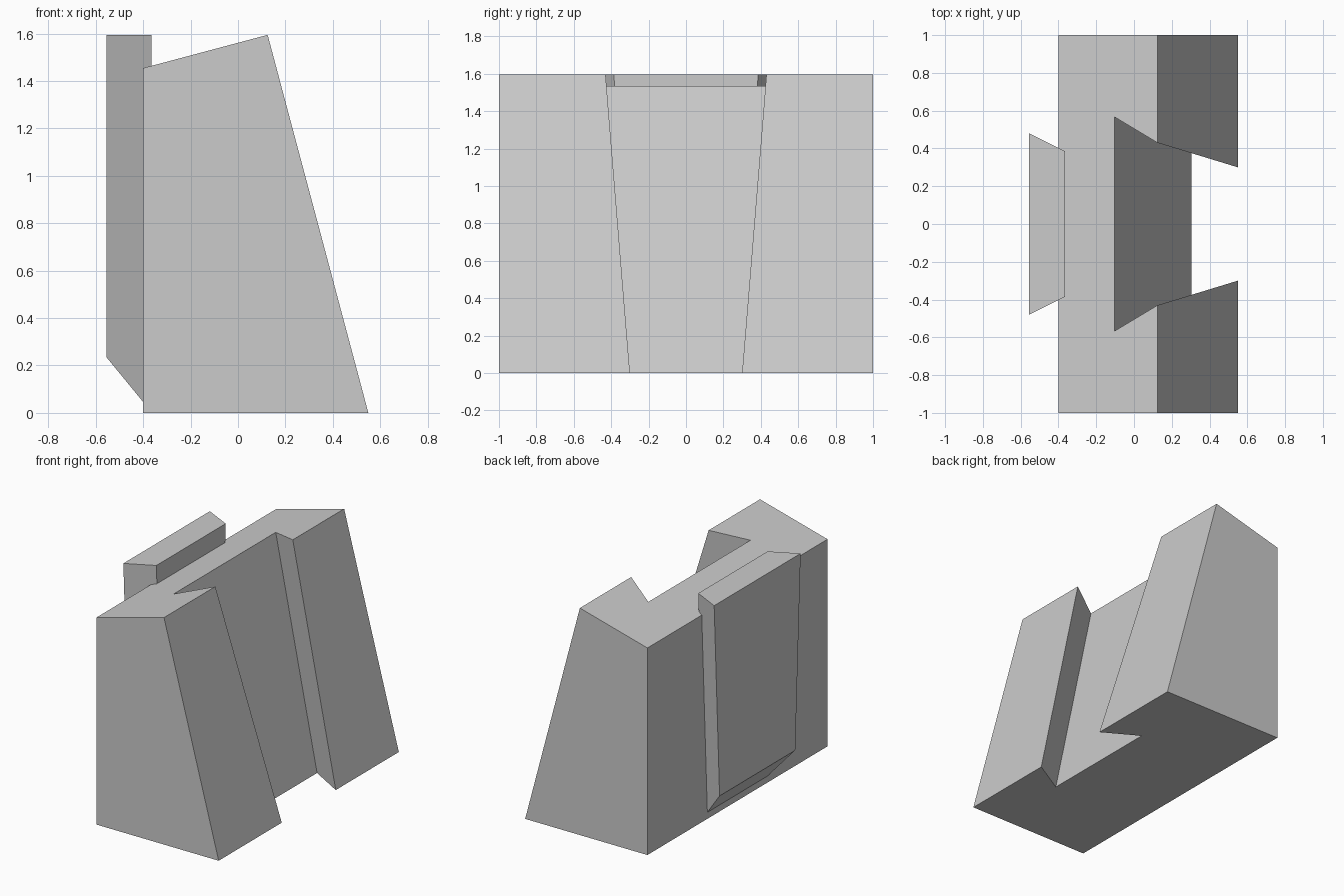
import bpy
import bmesh

cube = bpy.data.objects.get("Cube")
if cube:
    bpy.data.objects.remove(cube, do_unlink=True)

grey = bpy.data.materials.new("light grey")
grey.use_nodes = True
grey.diffuse_color = (0.6, 0.6, 0.6, 1)
grey.node_tree.nodes["Principled BSDF"].inputs["Base Color"].default_value = grey.diffuse_color


def loft(name, profile):
    """Prism from (x, z, half_width) points, mirrored across y = 0."""
    bm = bmesh.new()
    sides = [[bm.verts.new((x, s * w, z)) for x, z, w in profile] for s in (-1, 1)]
    near, far = sides
    bm.faces.new(near)
    bm.faces.new(far[::-1])
    n = len(profile)
    for i in range(n):
        j = (i + 1) % n
        bm.faces.new((near[j], near[i], far[i], far[j]))
    bmesh.ops.recalc_face_normals(bm, faces=bm.faces)
    mesh = bpy.data.meshes.new(name)
    bm.to_mesh(mesh)
    bm.free()
    mesh.materials.append(grey)
    obj = bpy.data.objects.new(name, mesh)
    bpy.context.collection.objects.link(obj)
    return obj


# Wedge-shaped main block
block = loft("wedge_block", [(-0.40, 0, 1), (0.55, 0, 1),
                             (0.125, 1.595, 1), (-0.40, 1.455, 1)])

# Tapered dovetail slot, its walls widening inwards and upwards
FACE_LEAN = -0.425 / 1.595


def slot_point(offset, z):
    x = 0.55 + offset + FACE_LEAN * z
    return x, z, 0.30 - 0.5805 * (x - 0.55) - 0.0732 * z


cutter = loft("slot_cutter", [slot_point(-0.245, -0.2), slot_point(0.1, -0.2),
                              slot_point(0.1, 1.8), slot_point(-0.245, 1.8)])
cutter.hide_render = True
cutter.hide_set(True)
cut = block.modifiers.new("dovetail_slot", "BOOLEAN")
cut.operation = "DIFFERENCE"
cut.solver = "EXACT"
cut.object = cutter

# Apply the cut and drop the cutter
bpy.context.view_layer.update()
result = bpy.data.meshes.new_from_object(
    block.evaluated_get(bpy.context.evaluated_depsgraph_get()))
block.modifiers.clear()
block.data = result
bpy.data.objects.remove(cutter, do_unlink=True)

# Dovetail rail on the other side, with a sloped lower end
loft("dovetail_rail", [(-0.555, 0.235, 0.42), (-0.365, 0.003, 0.315),
                       (-0.365, 1.595, 0.385), (-0.555, 1.595, 0.48)])
